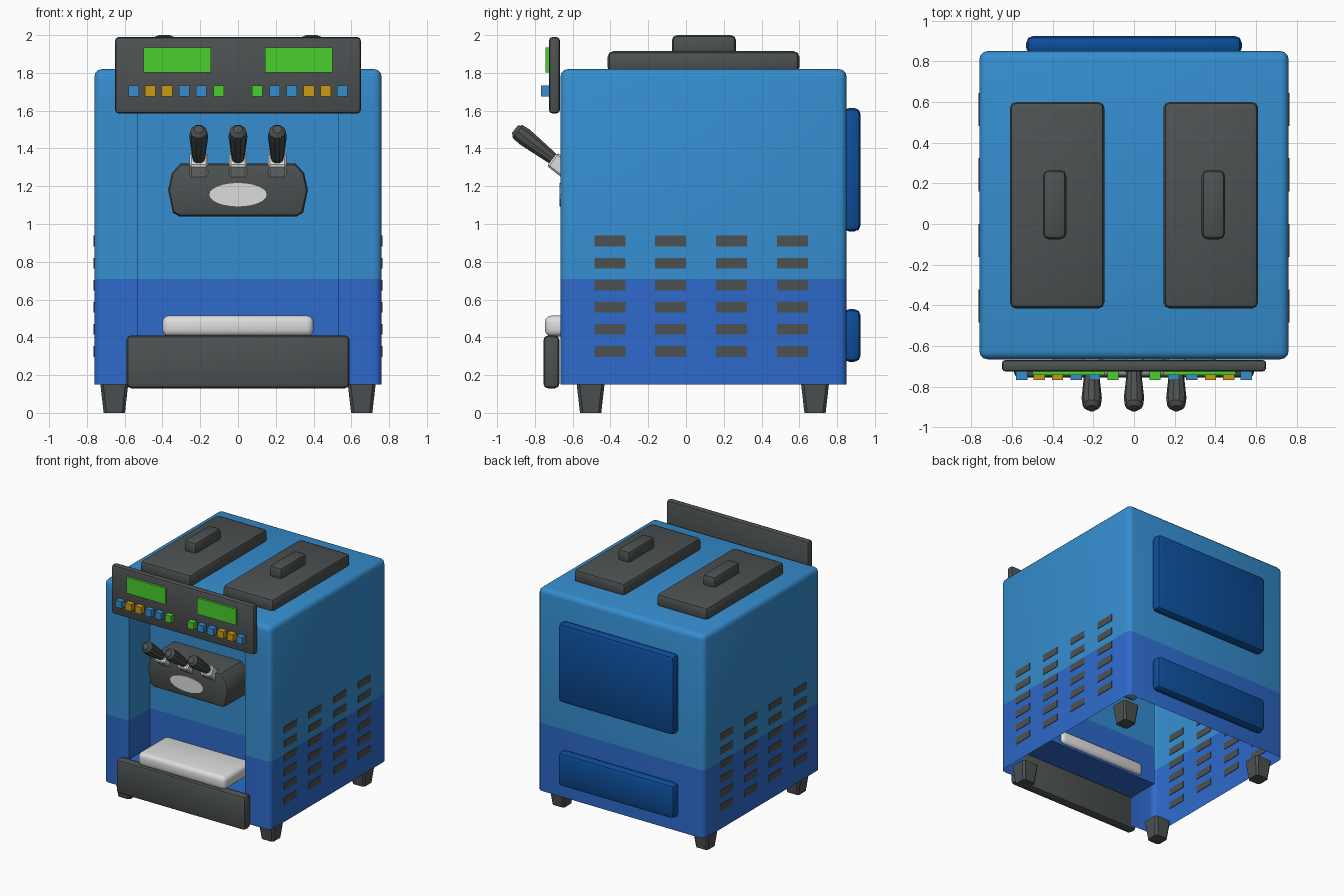
import bpy, bmesh, math
from mathutils import Vector, Matrix

if "Cube" in bpy.data.objects:
    bpy.data.objects.remove(bpy.data.objects["Cube"])

def mat(name, r, g, b):
    m = bpy.data.materials.new(name)
    m.diffuse_color = (r, g, b, 1)
    m.use_nodes = True
    m.node_tree.nodes["Principled BSDF"].inputs["Base Color"].default_value = m.diffuse_color
    return m

SKY = mat("light_blue", .036, .27, .63)
BLUE = mat("mid_blue", .027, .145, .60)
NAVY = mat("dark_blue", .004, .075, .32)
GREY = mat("charcoal", .075, .083, .083)
WHITE = mat("off_white", .72, .72, .72)
GREEN = mat("green", .07, .62, .025)
AMBER = mat("amber", .60, .33, .006)

def finish(name, bm, *mats, smooth=True):
    me = bpy.data.meshes.new(name)
    bm.to_mesh(me)
    bm.free()
    ob = bpy.data.objects.new(name, me)
    bpy.context.collection.objects.link(ob)
    for m in mats:
        me.materials.append(m)
    if smooth:
        bpy.ops.object.select_all(action='DESELECT')
        ob.select_set(True)
        bpy.context.view_layer.objects.active = ob
        bpy.ops.object.shade_smooth_by_angle(angle=math.radians(35))
    return ob

def add_box(bm, x0, x1, y0, y1, z0, z1):
    mtx = Matrix.Translation(((x0+x1)/2, (y0+y1)/2, (z0+z1)/2)) @ Matrix.Diagonal((x1-x0, y1-y0, z1-z0, 1))
    return bmesh.ops.create_cube(bm, size=1, matrix=mtx)

def box(name, dims, m, bevel=0, seg=2):
    bm = bmesh.new()
    add_box(bm, *dims)
    if bevel:
        bmesh.ops.bevel(bm, geom=bm.edges[:], offset=bevel, segments=seg, profile=.5, affect='EDGES')
    return finish(name, bm, m, smooth=bevel > 0)

# Cabinet: open-bottomed shell with a recess in the front
W, Y0, Y1, Z0, Z1 = .76, -.665, .85, .15, 1.82
RX, RY, RZ0, RZ1, SPLIT = .53, -.39, .39, 1.62, .71
bm = bmesh.new()
add_box(bm, -W, W, Y0, Y1, Z0, Z1)
edges = [e for e in bm.edges if max(v.co.z for v in e.verts) > 1]
bmesh.ops.bevel(bm, geom=edges, offset=.04, segments=3, profile=.5, affect='EDGES')
bmesh.ops.delete(bm, geom=[f for f in bm.faces if f.normal.z < -.9], context='FACES')

def cut(co, no, faces):
    geom = faces + list({e for f in faces for e in f.edges}) + list({v for f in faces for v in f.verts})
    bmesh.ops.bisect_plane(bm, geom=geom, plane_co=co, plane_no=no)

def front():
    return [f for f in bm.faces if f.normal.y < -.99]
for co, no in (((RX, 0, 0), (1, 0, 0)), ((-RX, 0, 0), (1, 0, 0)), ((0, 0, RZ1), (0, 0, 1))):
    cut(co, no, front())
hole = [f for f in front() if abs(f.calc_center_median().x) < RX and f.calc_center_median().z < RZ1]
bmesh.ops.delete(bm, geom=hole, context='FACES')
# recess lining, facing into the recess
for quad in (
        [(-RX, RY, RZ0), (RX, RY, RZ0), (RX, RY, RZ1), (-RX, RY, RZ1)],
        [(-RX, Y0, RZ0), (RX, Y0, RZ0), (RX, RY, RZ0), (-RX, RY, RZ0)],
        [(-RX, RY, RZ1), (RX, RY, RZ1), (RX, Y0, RZ1), (-RX, Y0, RZ1)],
        [(-RX, Y0, RZ0), (-RX, RY, RZ0), (-RX, RY, RZ1), (-RX, Y0, RZ1)],
        [(RX, RY, RZ0), (RX, Y0, RZ0), (RX, Y0, RZ1), (RX, RY, RZ1)]):
    bm.faces.new([bm.verts.new(c) for c in quad])
cut((0, 0, SPLIT), (0, 0, 1), bm.faces[:])
for f in bm.faces:
    f.material_index = 1 if f.calc_center_median().z < SPLIT else 0
finish("cabinet", bm, SKY, BLUE)

# Rear service panels
box("upper_rear_panel", (-.53, .53, .83, .925, .96, 1.615), NAVY, .035)
box("lower_rear_panel", (-.53, .53, .83, .925, .27, .55), NAVY, .035)

# Side vents
for s, side in ((-1, "left"), (1, "right")):
    bm = bmesh.new()
    for y in (-.403, -.081, .242, .563):
        for i in range(6):
            z = .325 + .117 * i
            add_box(bm, s*W - .004, s*W + .004, y - .082, y + .082, z - .028, z + .028)
    finish(side + "_vents", bm, GREY, smooth=False)

# Hopper lids and their grips
for s, side in ((-1, "left"), (1, "right")):
    box(side + "_hopper_lid", (s*.3775 - .2325, s*.3775 + .2325, -.415, .6, 1.80, 1.915), GREY, .03)
    box(side + "_lid_grip", (s*.39 - .057, s*.39 + .057, -.075, .265, 1.89, 2.0), GREY, .028)

# Control panel with displays and buttons
box("control_panel", (-.65, .65, -.725, -.668, 1.585, 1.99), GREY, .018)
for s, side in ((-1, "left"), (1, "right")):
    box(side + "_display", (s*.322 - .178, s*.322 + .178, -.743, -.72, 1.802, 1.935), GREEN)
    for i, (x, m) in enumerate(zip((.103, .194, .284, .376, .465, .552),
                                   (GREEN, SKY, SKY, AMBER, AMBER, SKY))):
        box(f"{side}_button_{i+1}", (s*x - .028, s*x + .028, -.768, -.72, 1.675, 1.732), m)

# Dispenser head: chamfered outline extruded in depth
half = [(.31, 1.04), (.345, 1.06), (.37, 1.18), (.35, 1.27), (.305, 1.32)]
outline = half + [(-x, z) for x, z in reversed(half)]
bm = bmesh.new()
face = bm.faces.new([bm.verts.new((x, -.662, z)) for x, z in outline])
ext = bmesh.ops.extrude_face_region(bm, geom=[face])
bmesh.ops.translate(bm, vec=(0, .28, 0), verts=[v for v in ext['geom'] if isinstance(v, bmesh.types.BMVert)])
bmesh.ops.recalc_face_normals(bm, faces=bm.faces[:])
rim = [e for e in bm.edges if all(v.co.y < -.66 for v in e.verts)]
bmesh.ops.bevel(bm, geom=rim, offset=.025, segments=2, profile=.5, affect='EDGES')
finish("dispenser_head", bm, GREY)

# Oval plate on the head
bm = bmesh.new()
bmesh.ops.create_cone(bm, cap_ends=True, segments=24, radius1=1, radius2=1, depth=1,
                      matrix=Matrix.Translation((0, -.665, 1.155)) @ Matrix.Diagonal((.152, .009, .062, 1))
                      @ Matrix.Rotation(math.pi/2, 4, 'X'))
finish("oval_plate", bm, WHITE, smooth=False)

# Levers with sleeves, tilted forward
tilt = Vector((0, -.79, .61)).to_track_quat('Z', 'Y').to_matrix().to_4x4()
for x, label in ((-.208, "left"), (0, "middle"), (.208, "right")):
    bm = bmesh.new()
    add_box(bm, -.048, .048, -.045, .045, -.04, .075)
    bmesh.ops.bevel(bm, geom=bm.edges[:], offset=.01, segments=1, affect='EDGES')
    bm.transform(Matrix.Translation((x, -.65, 1.297)) @ tilt)
    finish(label + "_lever_sleeve", bm, WHITE)
    bm = bmesh.new()
    prev = None
    for h, r in ((0, .03), (.05, .033), (.24, .05), (.285, .045), (.305, .025)):
        ring = [bm.verts.new((r*math.cos(a*math.pi/5), r*math.sin(a*math.pi/5), h)) for a in range(10)]
        if prev:
            for i in range(10):
                j = (i + 1) % 10
                bm.faces.new((prev[i], prev[j], ring[j], ring[i]))
        else:
            bm.faces.new(ring[::-1])
        prev = ring
    bm.faces.new(prev)
    bm.transform(Matrix.Translation((x, -.665, 1.315)) @ tilt)
    finish(label + "_lever", bm, GREY)

# Drip tray and its front
box("drip_tray_front", (-.59, .59, -.755, -.67, .13, .41), GREY, .025)
box("drip_tray", (-.4, .4, -.747, -.365, .405, .515), WHITE, .035, 3)

# Tapered feet
for x, sx in ((-.655, "left"), (.655, "right")):
    for y, sy in ((-.505, "front"), (.683, "rear")):
        bm = bmesh.new()
        add_box(bm, -.074, .074, -.074, .074, 0, .155)
        for v in bm.verts:
            if v.co.z < .01:
                v.co.x *= .76
                v.co.y *= .76
        up = [e for e in bm.edges if abs(e.verts[0].co.z - e.verts[1].co.z) > .1]
        bmesh.ops.bevel(bm, geom=up, offset=.015, segments=1, affect='EDGES')
        bm.transform(Matrix.Translation((x, y, 0)))
        finish(f"{sy}_{sx}_foot", bm, GREY, smooth=False)
